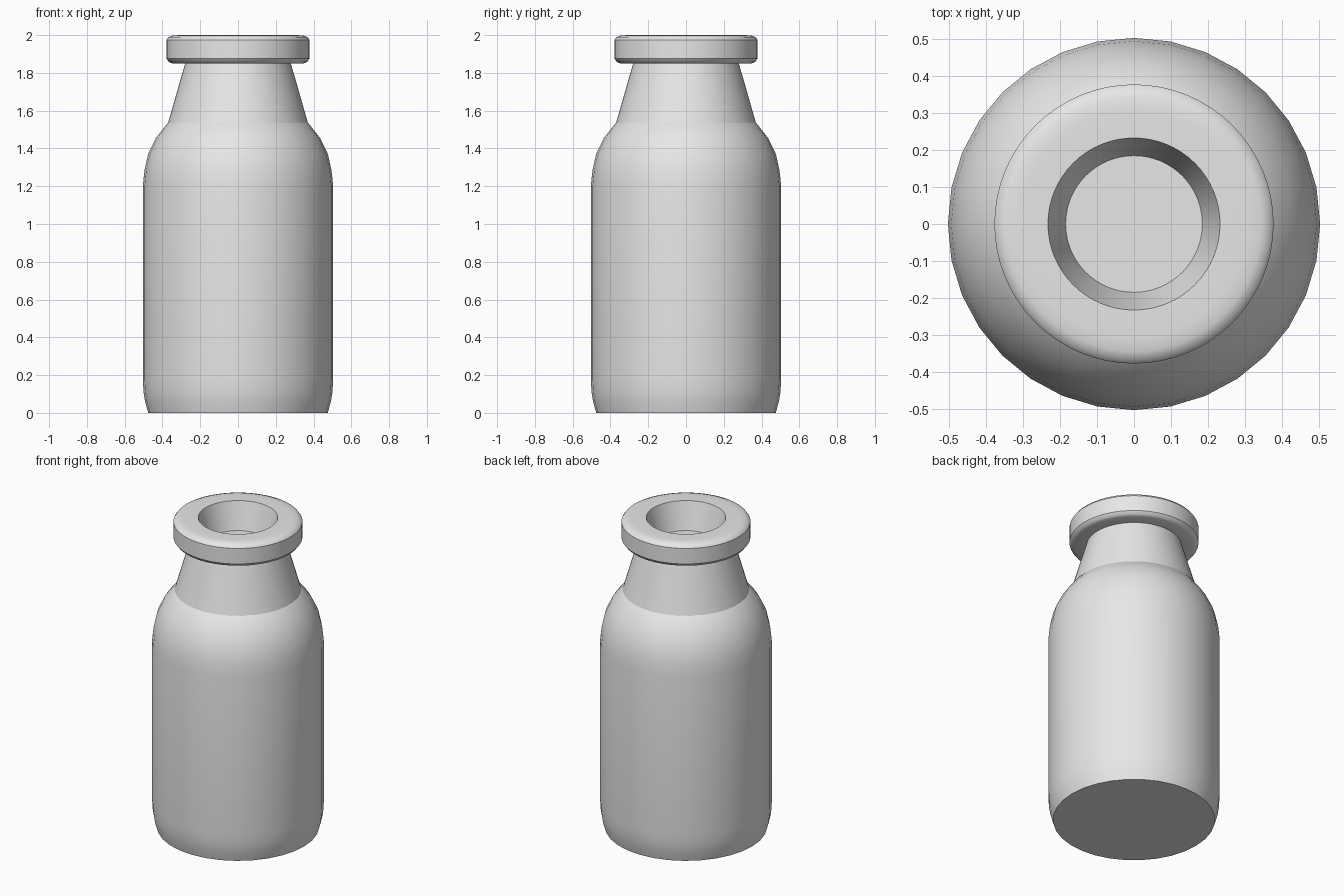
import bpy
import math

cube = bpy.data.objects.get("Cube")
if cube:
    bpy.data.objects.remove(cube, do_unlink=True)

grey = bpy.data.materials.new("plain_grey")
grey.use_nodes = True
colour = (0.8, 0.8, 0.8, 1)
grey.diffuse_color = colour
grey.node_tree.nodes["Principled BSDF"].inputs["Base Color"].default_value = colour


def lathe(name, profile, sides, cap_start=True, cap_end=True):
    """Turn a (radius, height) profile, listed bottom to top, around z."""
    verts = [(r * math.cos(2 * math.pi * i / sides),
              r * math.sin(2 * math.pi * i / sides), z)
             for r, z in profile for i in range(sides)]
    faces = []
    for k in range(len(profile) - 1):
        for i in range(sides):
            j = (i + 1) % sides
            a, b = k * sides, (k + 1) * sides
            faces.append((a + i, a + j, b + j, b + i))
    if cap_start:
        faces.append(tuple(reversed(range(sides))))
    if cap_end:
        last = (len(profile) - 1) * sides
        faces.append(tuple(range(last, last + sides)))
    mesh = bpy.data.meshes.new(name)
    mesh.from_pydata(verts, [], faces)
    mesh.materials.append(grey)
    obj = bpy.data.objects.new(name, mesh)
    bpy.context.collection.objects.link(obj)
    bpy.ops.object.select_all(action="DESELECT")
    obj.select_set(True)
    bpy.context.view_layer.objects.active = obj
    bpy.ops.object.shade_smooth_by_angle(angle=math.radians(35))
    return obj


# Bottle body with rounded foot and shoulder
lathe("body", [(0.475, 0), (0.492, 0.06), (0.5, 0.11), (0.504, 0.18),
               (0.504, 1.2), (0.495, 1.285), (0.476, 1.37),
               (0.435, 1.455), (0.372, 1.535), (0.28, 1.6)], 32)

# Tapered neck, sunk into the shoulder and the rim
lathe("neck", [(0.386, 1.48), (0.277, 1.86)], 64, cap_end=False)

# Rounded rim with a tapered mouth and a floor
lathe("rim", [(0.27, 1.85), (0.35, 1.851), (0.366, 1.858), (0.378, 1.875),
              (0.378, 1.975), (0.368, 1.989), (0.345, 1.998), (0.31, 2.0),
              (0.233, 2.0), (0.185, 1.828)], 64, cap_start=False)
